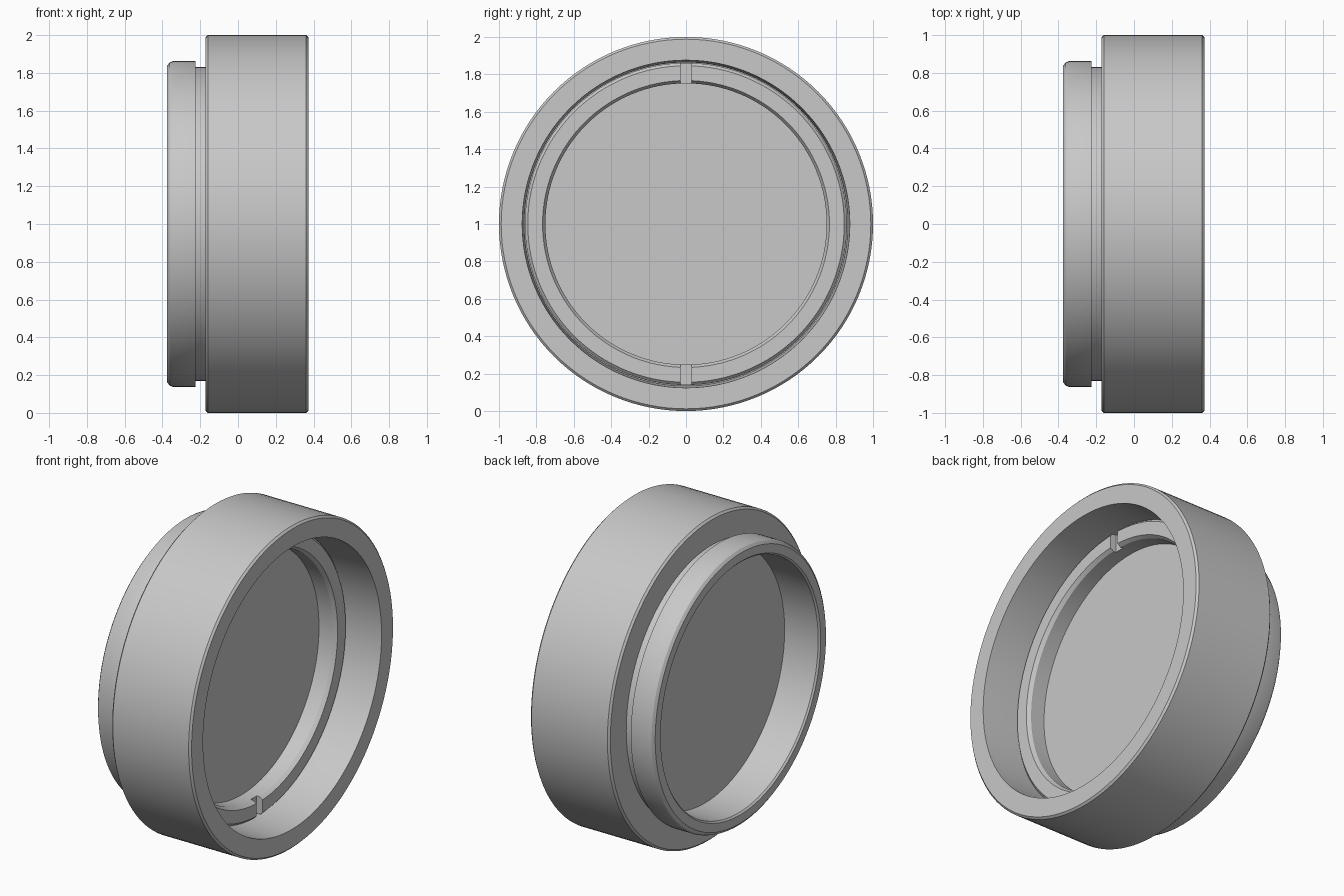
import bpy, bmesh, math
from mathutils import Matrix

cube = bpy.data.objects.get("Cube")
if cube:
    bpy.data.objects.remove(cube, do_unlink=True)

SEGMENTS = 128

grey = bpy.data.materials.new("plain grey")
grey.use_nodes = True
colour = (0.58, 0.58, 0.58, 1)
grey.diffuse_color = colour
grey.node_tree.nodes["Principled BSDF"].inputs["Base Color"].default_value = colour


def finish(name, bm):
    bmesh.ops.recalc_face_normals(bm, faces=bm.faces)
    mesh = bpy.data.meshes.new(name)
    bm.to_mesh(mesh)
    bm.free()
    mesh.materials.append(grey)
    obj = bpy.data.objects.new(name, mesh)
    bpy.context.collection.objects.link(obj)
    obj.location.z = 1
    return obj


def turned(name, profile):
    """Revolve a closed (x, radius) outline around the x axis."""
    bm = bmesh.new()
    rings = []
    for i in range(SEGMENTS):
        a = 2 * math.pi * i / SEGMENTS
        rings.append([bm.verts.new((x, r * math.cos(a), r * math.sin(a))) for x, r in profile])
    n = len(profile)
    for i, ring in enumerate(rings):
        after = rings[(i + 1) % SEGMENTS]
        for j in range(n):
            k = (j + 1) % n
            bm.faces.new((ring[j], ring[k], after[k], after[j]))
    return finish(name, bm)


def smooth(obj):
    bpy.ops.object.select_all(action="DESELECT")
    obj.select_set(True)
    bpy.context.view_layer.objects.active = obj
    bpy.ops.object.shade_smooth_by_angle(angle=math.radians(30))


# Main barrel: narrow rear spigot with neck, wide bevelled rim, stepped bore
housing = turned("housing", [
    (-0.375, 0.785), (-0.375, 0.838), (-0.362, 0.855), (-0.345, 0.862), (-0.225, 0.862),
    (-0.225, 0.832), (-0.172, 0.832), (-0.172, 0.988), (-0.16, 1.0),
    (0.361, 1.0), (0.373, 0.988), (0.373, 0.876),
    (0.1, 0.864), (0.03, 0.864), (0.03, 0.775), (-0.365, 0.775)])
smooth(housing)

# Retaining ring screwed against the disc
ring = turned("retaining_ring", [
    (0.028, 0.752), (0.125, 0.752), (0.147, 0.767), (0.147, 0.846), (0.132, 0.861), (0.028, 0.861)])

# Two opposite spanner slots across the ring
bm = bmesh.new()
for side in (-1, 1):
    bmesh.ops.create_cube(bm, size=1, matrix=Matrix.Translation((0.157, 0, side * 0.81))
                          @ Matrix.Diagonal((0.1, 0.06, 0.2, 1)))
cutter = finish("slot_cutter", bm)
cutter.hide_render = True
slots = ring.modifiers.new("slots", "BOOLEAN")
slots.operation = "DIFFERENCE"
slots.solver = "EXACT"
slots.object = cutter
bpy.context.view_layer.objects.active = ring
bpy.ops.object.modifier_apply(modifier="slots")
bpy.data.objects.remove(cutter, do_unlink=True)
smooth(ring)

# Flat disc closing the bore
bm = bmesh.new()
bmesh.ops.create_cone(bm, cap_ends=True, segments=SEGMENTS, radius1=0.776, radius2=0.776, depth=0.165,
                      matrix=Matrix.Translation((-0.0525, 0, 0)) @ Matrix.Rotation(math.pi / 2, 4, "Y"))
disc = finish("disc", bm)
smooth(disc)
